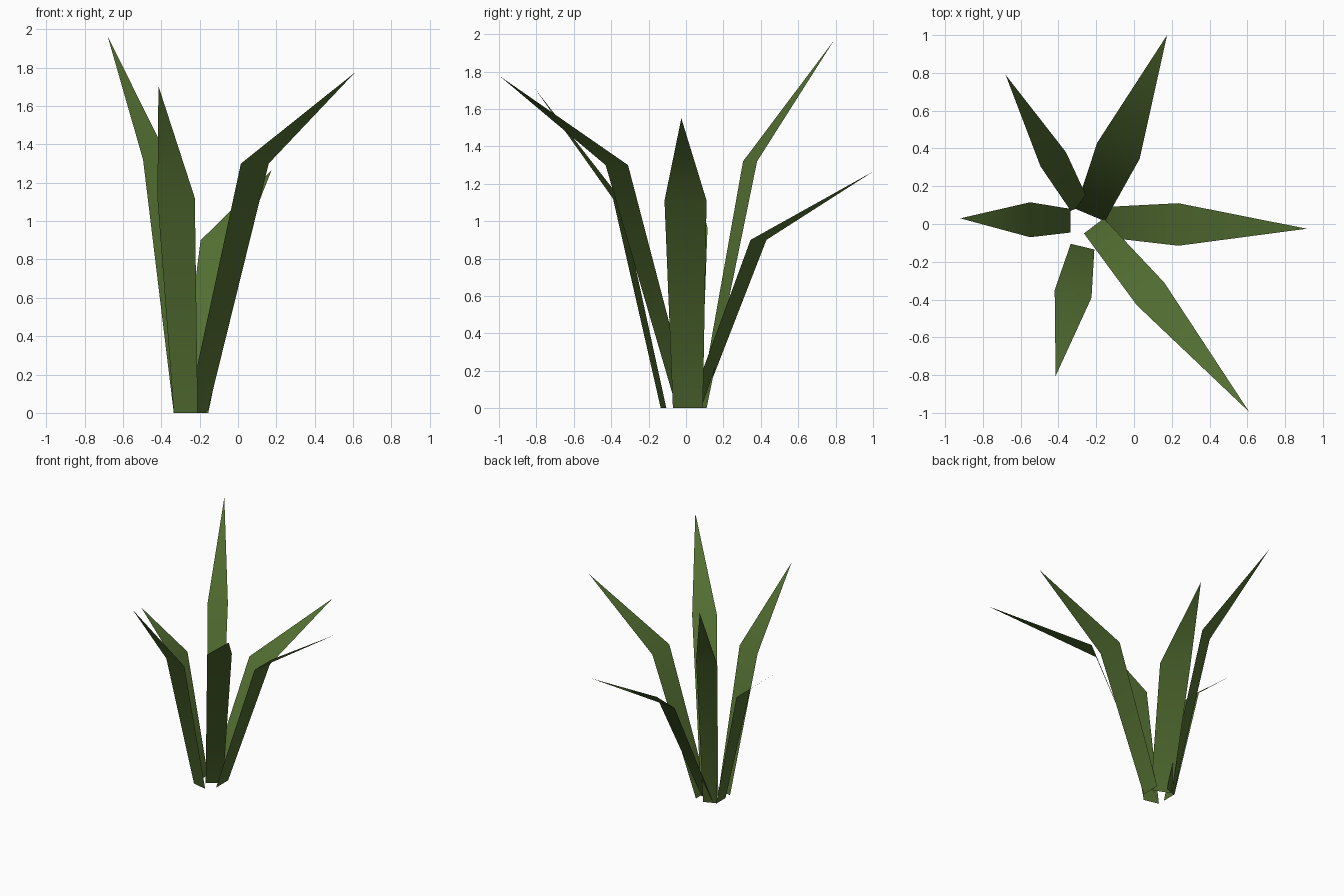
import bpy
import bmesh

# Remove the default cube if it is present
default_cube = bpy.data.objects.get("Cube")
if default_cube:
    bpy.data.objects.remove(default_cube, do_unlink=True)


def make_material(name, colour):
    material = bpy.data.materials.new(name)
    material.use_nodes = True
    material.diffuse_color = colour
    for node in material.node_tree.nodes:
        if node.type == "BSDF_PRINCIPLED":
            node.inputs["Base Color"].default_value = colour
            node.inputs["Roughness"].default_value = 0.9
    return material


leaf_green = make_material("leaf green", (0.088, 0.16, 0.032, 1))


def make_blade(name, base, bend, bend_height, tip):
    """A flat folded blade: a long stalk panel and a pointed end panel.

    base and bend hold the (x, y) of the left and right edge, looking outward.
    """
    bm = bmesh.new()
    base_left, base_right = [bm.verts.new((x, y, 0)) for x, y in base]
    bend_left, bend_right = [bm.verts.new((x, y, bend_height)) for x, y in bend]
    point = bm.verts.new(tip)
    bm.faces.new((base_left, base_right, bend_right, bend_left))
    bm.faces.new((bend_left, bend_right, point))
    for face in bm.faces:
        face.smooth = True

    mesh = bpy.data.meshes.new(name)
    bm.to_mesh(mesh)
    bm.free()
    mesh.materials.append(leaf_green)
    blade = bpy.data.objects.new(name, mesh)
    bpy.context.collection.objects.link(blade)
    return blade


# Six blades fanned around the root
make_blade("left_blade",
           base=((-0.155, 0.09), (-0.155, -0.07)),
           bend=((0.235, 0.11), (0.235, -0.115)), bend_height=1.11,
           tip=(0.915, -0.025, 1.55))

make_blade("right_blade",
           base=((-0.335, -0.045), (-0.335, 0.08)),
           bend=((-0.55, -0.07), (-0.55, 0.115)), bend_height=0.965,
           tip=(-0.92, 0.03, 1.27))

make_blade("back_left_blade",
           base=((-0.31, 0.08), (-0.155, 0.015)),
           bend=((-0.195, 0.43), (0.03, 0.345)), bend_height=0.9,
           tip=(0.175, 1.0, 1.265))

make_blade("front_left_blade",
           base=((-0.16, 0.03), (-0.265, -0.05)),
           bend=((0.16, -0.31), (0.015, -0.43)), bend_height=1.3,
           tip=(0.61, -0.995, 1.775))

make_blade("front_right_blade",
           base=((-0.21, -0.135), (-0.335, -0.105)),
           bend=((-0.225, -0.39), (-0.42, -0.35)), bend_height=1.12,
           tip=(-0.415, -0.805, 1.705))

make_blade("back_right_blade",
           base=((-0.335, 0.07), (-0.235, 0.11)),
           bend=((-0.495, 0.305), (-0.36, 0.38)), bend_height=1.32,
           tip=(-0.68, 0.79, 1.965))
